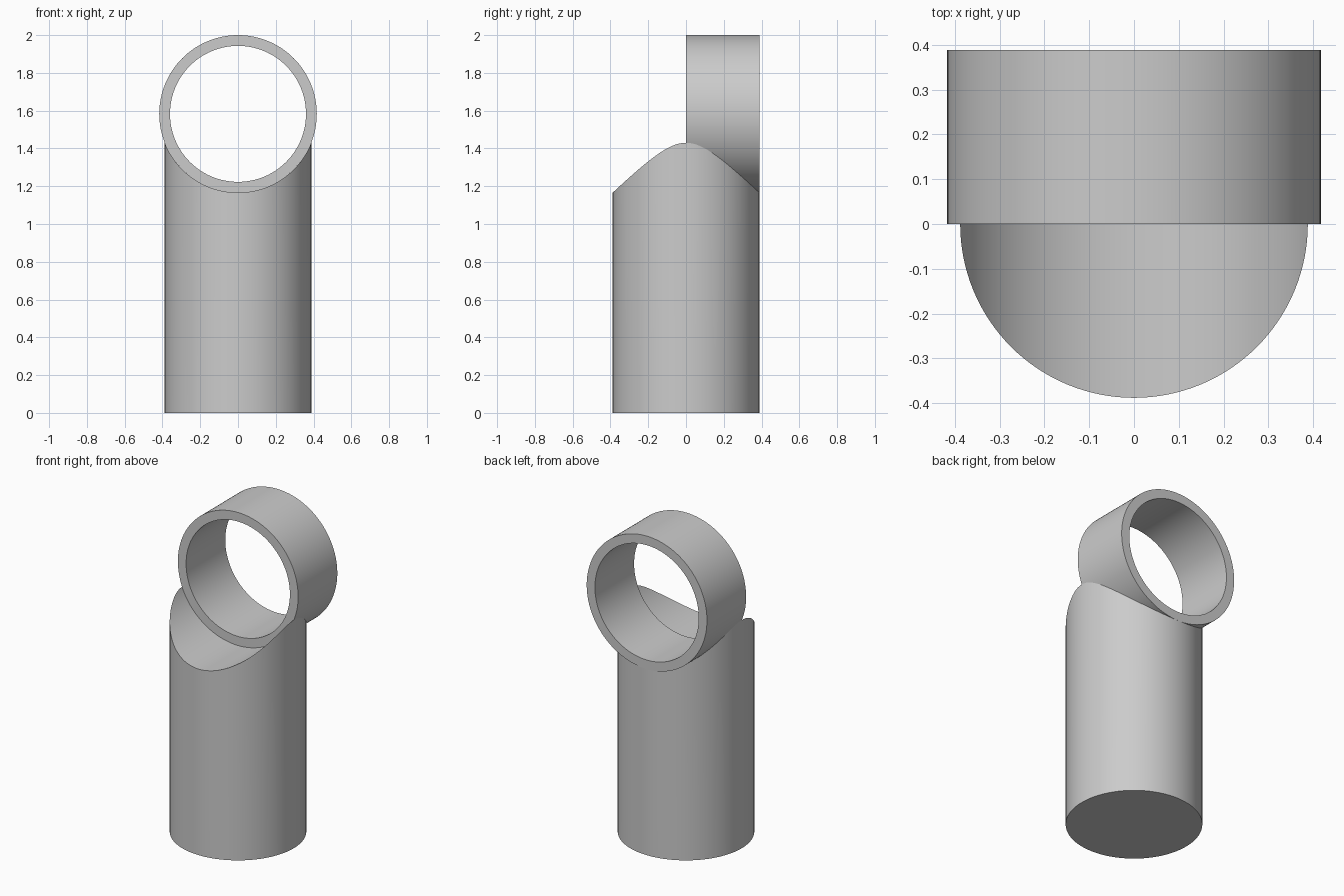
import bpy
import bmesh
from math import cos, sin, pi, sqrt, radians

cube = bpy.data.objects.get("Cube")
if cube:
    bpy.data.objects.remove(cube, do_unlink=True)

POST_R = 0.388
RING_R, RING_INNER, RING_Z = 0.417, 0.36, 1.583
SEGMENTS = 128

grey = bpy.data.materials.new("plain grey")
grey.use_nodes = True
colour = (0.6, 0.6, 0.6, 1)
grey.diffuse_color = colour
grey.node_tree.nodes["Principled BSDF"].inputs["Base Color"].default_value = colour


def finish(bm, name):
    """Turn a bmesh into a smooth object with sharp edges kept."""
    bmesh.ops.recalc_face_normals(bm, faces=bm.faces)
    mesh = bpy.data.meshes.new(name)
    bm.to_mesh(mesh)
    bm.free()
    mesh.materials.append(grey)
    obj = bpy.data.objects.new(name, mesh)
    bpy.context.collection.objects.link(obj)
    bpy.ops.object.select_all(action="DESELECT")
    obj.select_set(True)
    bpy.context.view_layer.objects.active = obj
    bpy.ops.object.shade_smooth_by_angle(angle=radians(30))
    return obj


def bridge(bm, a, b):
    """Join two closed loops of vertices with quads."""
    for i in range(len(a)):
        j = (i + 1) % len(a)
        bm.faces.new((a[i], a[j], b[j], b[i]))


angles = [2 * pi * i / SEGMENTS for i in range(SEGMENTS)]

# Post: solid cylinder whose top is a saddle that cradles the ring
bm = bmesh.new()
bottom, top = [], []
for a in angles:
    x, y = POST_R * cos(a), POST_R * sin(a)
    bottom.append(bm.verts.new((x, y, 0)))
    top.append(bm.verts.new((x, y, RING_Z - sqrt(RING_R ** 2 - x ** 2))))
bridge(bm, bottom, top)
bm.faces.new(bottom)
for i in range(SEGMENTS // 2):
    strip = [top[i], top[i + 1], top[-i - 1], top[-i]]
    bm.faces.new(list(dict.fromkeys(strip)))
finish(bm, "post")

# Ring: short open tube lying along y over the back half of the saddle
bm = bmesh.new()
loops = [
    [bm.verts.new((r * cos(a), y, RING_Z + r * sin(a))) for a in angles]
    for r, y in ((RING_R, 0), (RING_R, POST_R), (RING_INNER, POST_R), (RING_INNER, 0))
]
for i in range(4):
    bridge(bm, loops[i], loops[(i + 1) % 4])
finish(bm, "ring")
